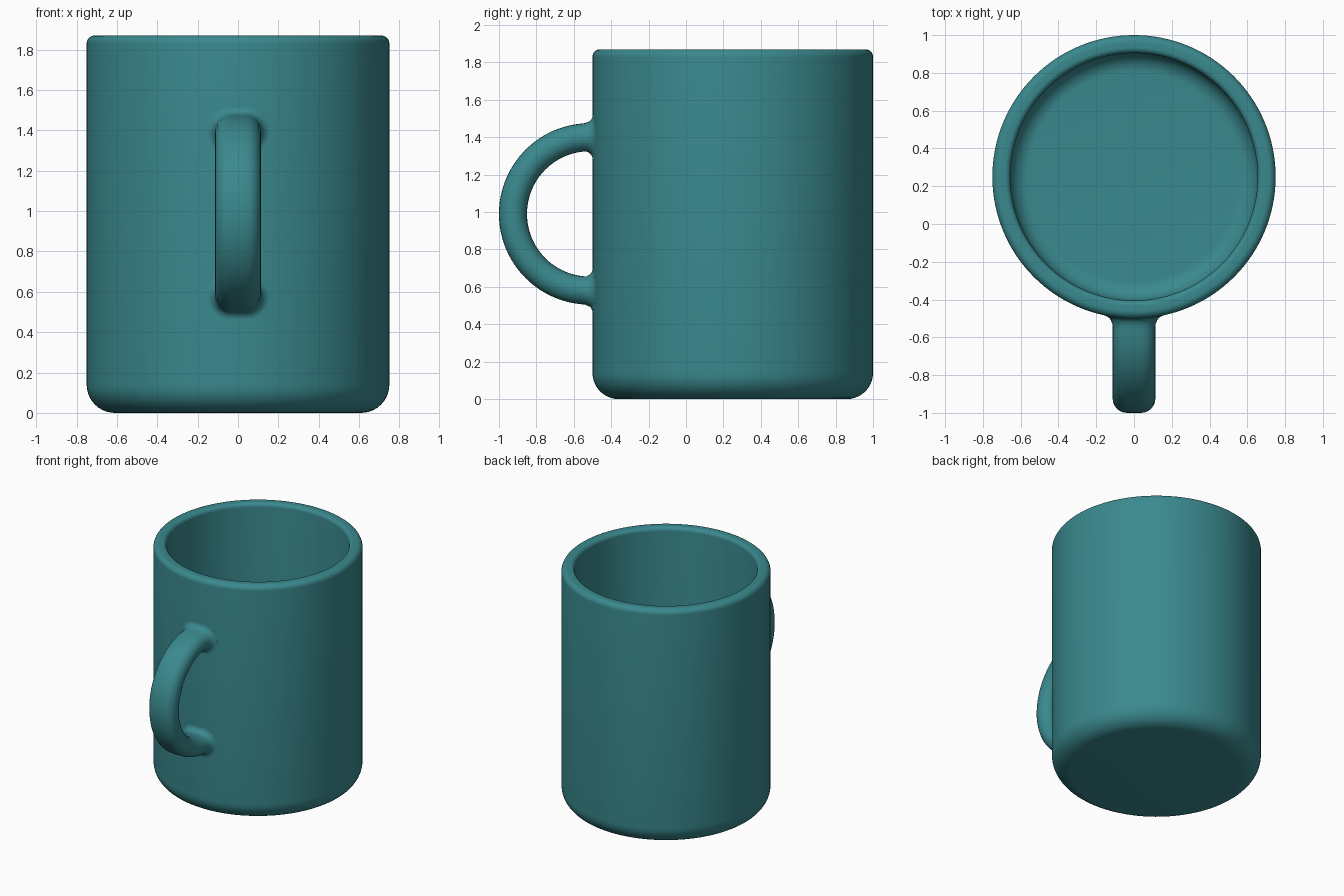
import bpy, bmesh
from math import sin, cos, pi, sqrt, radians

cube = bpy.data.objects.get("Cube")
if cube:
    bpy.data.objects.remove(cube, do_unlink=True)

# Measurements
RADIUS, INNER, HEIGHT, FLOOR = 0.75, 0.655, 1.87, 0.1
BODY_Y = 0.25
WALL_Y = BODY_Y - RADIUS
HANDLE_Y, HANDLE_Z, HANDLE_R = -0.515, 0.99, 0.41
HALF_WIDTH, HALF_THICK = 0.113, 0.075
FILLET = 0.045

teal = bpy.data.materials.new("teal glaze")
teal.use_nodes = True
teal.diffuse_color = (0.042, 0.25, 0.27, 1)
teal.node_tree.nodes["Principled BSDF"].inputs["Base Color"].default_value = teal.diffuse_color


def finish(bm, name):
    bmesh.ops.recalc_face_normals(bm, faces=bm.faces)
    mesh = bpy.data.meshes.new(name)
    bm.to_mesh(mesh)
    bm.free()
    obj = bpy.data.objects.new(name, mesh)
    bpy.context.collection.objects.link(obj)
    mesh.materials.append(teal)
    bpy.ops.object.select_all(action='DESELECT')
    bpy.context.view_layer.objects.active = obj
    obj.select_set(True)
    bpy.ops.object.shade_smooth_by_angle(angle=radians(40))
    return obj


def arc(cx, cy, r, start, end, steps=8):
    """Points on a circular arc, angles in degrees."""
    angles = [radians(start + (end - start) * i / steps) for i in range(steps + 1)]
    return [(cx + r * cos(a), cy + r * sin(a)) for a in angles]


def skin(bm, rings):
    """Join successive closed rings of points with quads and cap both ends."""
    loops = [[bm.verts.new(p) for p in ring] for ring in rings]
    n = len(loops[0])
    for a, b in zip(loops, loops[1:]):
        for i in range(n):
            j = (i + 1) % n
            bm.faces.new((a[i], a[j], b[j], b[i]))
    bm.faces.new(loops[0])
    bm.faces.new(loops[-1])


# Cup body: rounded base, outer wall, rounded rim, inner wall, rounded floor
base_r, rim_out, rim_in, floor_r = 0.14, 0.04, 0.03, 0.1
profile = (arc(RADIUS - base_r, base_r, base_r, -90, 0, 10)
           + arc(RADIUS - rim_out, HEIGHT - rim_out, rim_out, 0, 90)
           + arc(INNER + rim_in, HEIGHT - rim_in, rim_in, 90, 180)
           + arc(INNER - floor_r, FLOOR + floor_r, floor_r, 0, -90, 10))
SIDES = 128
bm = bmesh.new()
skin(bm, [[(r * cos(2 * pi * i / SIDES), BODY_Y + r * sin(2 * pi * i / SIDES), z)
           for i in range(SIDES)] for r, z in profile])
finish(bm, "cup_body")


# Handle: flat-sided oval section swept round a half circle, flaring at the wall
def section(grow):
    flat = HALF_WIDTH - HALF_THICK
    r = HALF_THICK + grow
    return arc(flat, 0, r, -90, 90, 12) + arc(-flat, 0, r, 90, 270, 12)


def flare(y):
    gap = min(max(WALL_Y - y, 0), FILLET)
    return FILLET - sqrt(FILLET ** 2 - (FILLET - gap) ** 2)


def handle_ring(y, z, angle):
    ring = []
    grow = flare(y)
    follow = max(0, 1 - (WALL_Y - y) / (2 * FILLET))   # bend with the round wall
    for x, t in section(grow):
        bend = min(follow, 1) * (RADIUS - sqrt(RADIUS ** 2 - x * x))
        ring.append((x, y + t * cos(angle) + bend, z + t * sin(angle)))
    return ring


# Path from the upper root, round the grip, to the lower root
straight = [WALL_Y + 0.035] + [WALL_Y - 0.015 * (i / 6) ** 2 for i in range(6)]
rings = [handle_ring(y, HANDLE_Z + HANDLE_R, pi / 2) for y in straight]
for i in range(65):
    a = pi / 2 + pi * i / 64
    rings.append(handle_ring(HANDLE_Y + HANDLE_R * cos(a), HANDLE_Z + HANDLE_R * sin(a), a))
rings += [handle_ring(y, HANDLE_Z - HANDLE_R, 3 * pi / 2) for y in reversed(straight)]
bm = bmesh.new()
skin(bm, rings)
finish(bm, "handle")
